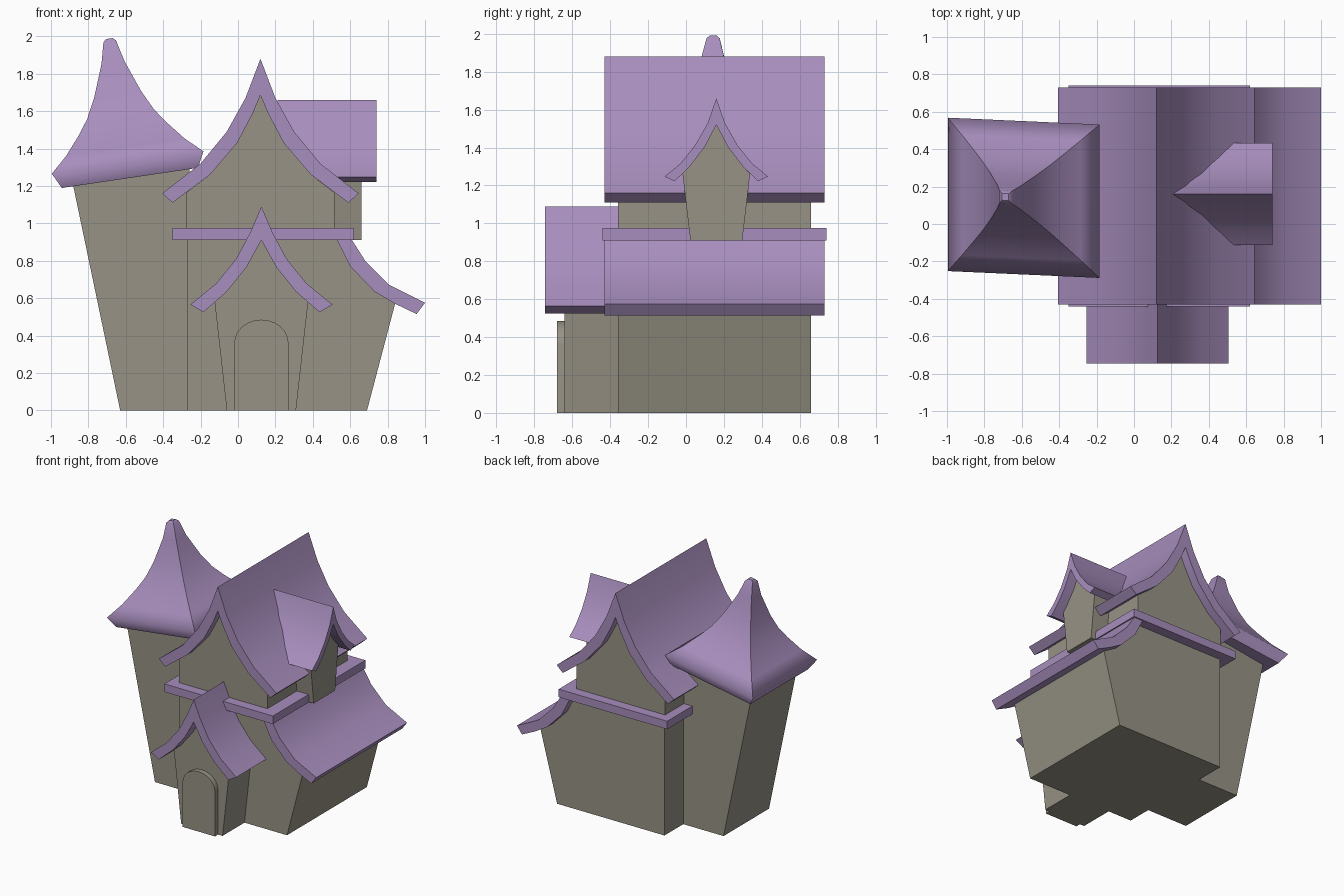
import bpy, bmesh, math
from mathutils import Matrix

cube = bpy.data.objects.get("Cube")
if cube:
    bpy.data.objects.remove(cube, do_unlink=True)


def material(name, rgb):
    m = bpy.data.materials.new(name)
    m.use_nodes = True
    m.diffuse_color = (*rgb, 1)
    m.node_tree.nodes["Principled BSDF"].inputs["Base Color"].default_value = (*rgb, 1)
    return m


STONE = material("warm grey stone", (0.31, 0.29, 0.235))
TILE = material("lilac roof", (0.39, 0.27, 0.51))


def finish(name, bm, mat, angle=None):
    bmesh.ops.recalc_face_normals(bm, faces=bm.faces)
    mesh = bpy.data.meshes.new(name)
    bm.to_mesh(mesh)
    bm.free()
    mesh.materials.append(mat)
    ob = bpy.data.objects.new(name, mesh)
    bpy.context.collection.objects.link(ob)
    if angle:
        bpy.ops.object.select_all(action='DESELECT')
        ob.select_set(True)
        bpy.context.view_layer.objects.active = ob
        bpy.ops.object.shade_smooth_by_angle(angle=math.radians(angle))
    return ob


def prism(name, profile, start, end, mat, axis='y', angle=None):
    """Extrude a (horizontal, z) profile along the y or x axis."""
    bm = bmesh.new()
    place = (lambda p, d: (p[0], d, p[1])) if axis == 'y' else (lambda p, d: (d, p[0], p[1]))
    rings = [[bm.verts.new(place(p, d)) for p in profile] for d in (start, end)]
    for ring in rings:
        bm.faces.new(ring)
    n = len(profile)
    for i in range(n):
        j = (i + 1) % n
        bm.faces.new((rings[0][i], rings[0][j], rings[1][j], rings[1][i]))
    return finish(name, bm, mat, angle)


def mirrored(half, centre):
    """Full line from a half profile that starts on the ridge."""
    return [(centre - u, z) for u, z in reversed(half[1:])] + [(centre + u, z) for u, z in half]


def gable_roof(name, outer, inner, centre, start, end, axis='y'):
    profile = mirrored(outer, centre) + mirrored(inner, centre)[::-1]
    prism(name, profile, start, end, TILE, axis, 30)


def gable_wall(name, base, inner, centre, start, end, axis='y'):
    """Wall filling the space under a curved gable; base runs bottom to eave."""
    half = inner[:-1] + base[::-1]
    prism(name, mirrored(half, centre), start, end, STONE, axis)


# Lower house, leaning out under the side roof
side_inner = [(0.84, 0.57), (0.73, 0.635), (0.60, 0.77), (0.53, 0.91)]
side_outer = [(0.59, 0.95), (0.61, 0.91), (0.68, 0.80), (0.81, 0.67), (1.0, 0.575)]
prism("lower_house", [(-0.27, 0), (0.69, 0)] + side_inner + [(0.52, 0.94), (-0.27, 0.94)],
      -0.36, 0.66, STONE)
prism("side_roof", side_outer + [(0.955, 0.515)] + side_inner + [(0.52, 0.95)],
      -0.43, 0.73, TILE, 'y', 30)

# Ledge between the storeys
prism("ledge", [(-0.35, 0.91), (0.62, 0.91), (0.62, 0.975), (-0.35, 0.975)], -0.44, 0.74, TILE)

# Upper house and main roof
outer = [(0, 1.88), (0.08, 1.67), (0.18, 1.49), (0.32, 1.32), (0.525, 1.16)]
inner = [(0, 1.685), (0.04, 1.59), (0.124, 1.43), (0.27, 1.26), (0.47, 1.11)]
gable_roof("main_roof", outer, inner, 0.12, -0.43, 0.73)
gable_wall("upper_house", [(0.395, 0.94), (0.395, 1.165)], inner, 0.12, -0.36, 0.66)

# Porch
outer = [(0, 1.09), (0.06, 0.95), (0.135, 0.81), (0.24, 0.68), (0.38, 0.565)]
inner = [(0, 0.91), (0.08, 0.765), (0.185, 0.635), (0.31, 0.525)]
gable_roof("porch_roof", outer, inner, 0.125, -0.745, -0.355)
gable_wall("porch", [(0.185, 0), (0.25, 0.58)], inner, 0.125, -0.64, -0.35)

# Arched door
arch = [(0.145 * math.cos(a), 0.36 + 0.125 * math.sin(a))
        for a in (math.pi / 2 * (1 - i / 6) for i in range(7))]
prism("door", mirrored(arch + [(0.145, 0)], 0.125), -0.68, -0.63, STONE, 'y', 30)

# Side dormer
outer = [(0, 1.66), (0.045, 1.53), (0.11, 1.415), (0.19, 1.315), (0.273, 1.247)]
inner = [(0, 1.52), (0.06, 1.405), (0.14, 1.3), (0.22, 1.222)]
gable_roof("dormer_roof", outer, inner, 0.16, 0.21, 0.74, 'x')
gable_wall("dormer", [(0.137, 0.91), (0.178, 1.262)], inner, 0.16, 0.40, 0.66, 'x')

# Leaning tower
prism("tower", [(-0.63, 0), (-0.26, 0), (-0.26, 1.31), (-0.885, 1.22)], -0.16, 0.42, STONE)

# Tilted, flared tower roof built from square rings
rings = [(0.368, -0.083), (0.41, 0), (0.32, 0.083), (0.235, 0.185), (0.18, 0.262),
         (0.127, 0.368), (0.062, 0.54), (0.034, 0.655), (0.018, 0.67)]
bm = bmesh.new()
loops = [[bm.verts.new((sx * r, sy * r, h)) for sx, sy in ((-1, -1), (1, -1), (1, 1), (-1, 1))]
         for r, h in rings]
for low, high in zip(loops, loops[1:]):
    for i in range(4):
        j = (i + 1) % 4
        bm.faces.new((low[i], low[j], high[j], high[i])).smooth = True
        bm.edges.get((low[i], high[i])).smooth = False
for cap in (loops[0], loops[-1]):
    face = bm.faces.new(cap)
    for edge in face.edges:
        edge.smooth = False
skew = Matrix.Identity(4)
skew[1][0] = -0.045
lean = Matrix.Rotation(math.radians(-8.4), 4, 'Y')
bm.transform(Matrix.Translation((-0.59, 0.14, 1.325)) @ skew @ lean)
finish("tower_roof", bm, TILE)
